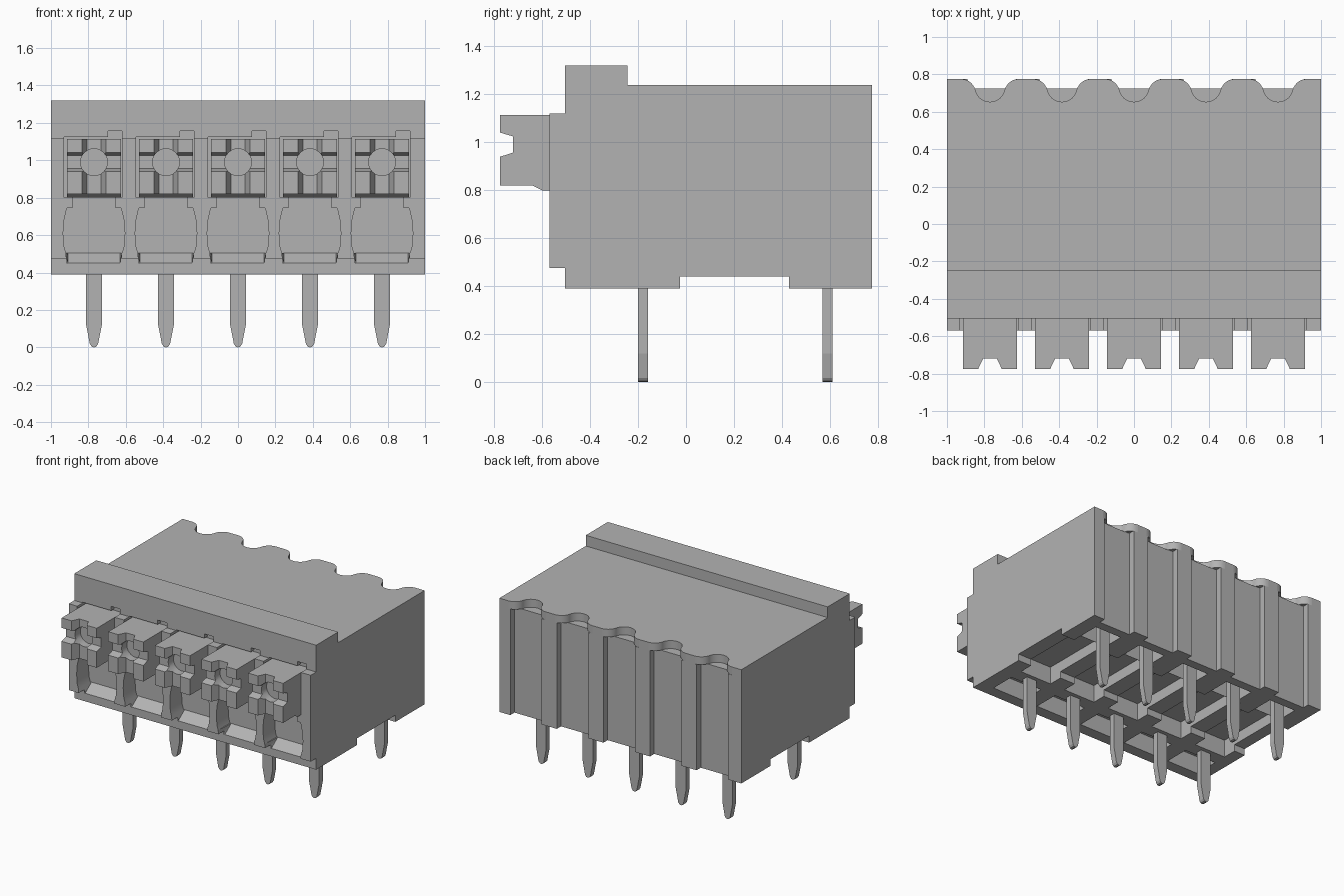
import bpy, bmesh, math

if "Cube" in bpy.data.objects:
    bpy.data.objects.remove(bpy.data.objects["Cube"], do_unlink=True)

PITCH = 0.385
CENTRES = [PITCH * i for i in range(-2, 3)]

grey = bpy.data.materials.new("plain grey")
grey.use_nodes = True
grey.diffuse_color = (0.45, 0.45, 0.45, 1)
grey.node_tree.nodes["Principled BSDF"].inputs["Base Color"].default_value = (0.45, 0.45, 0.45, 1)


def add_prism(bm, pts, axis, a, b):
    """Extrude a 2D outline along an axis from a to b; returns the two rings."""
    place = {"x": lambda p, t: (t, p[0], p[1]),
             "y": lambda p, t: (p[0], t, p[1]),
             "z": lambda p, t: (p[0], p[1], t)}[axis]
    r0 = [bm.verts.new(place(p, a)) for p in pts]
    r1 = [bm.verts.new(place(p, b)) for p in pts]
    n = len(pts)
    bm.faces.new(r0)
    bm.faces.new(r1[::-1])
    for i in range(n):
        bm.faces.new((r0[i], r1[i], r1[(i + 1) % n], r0[(i + 1) % n]))
    return r0, r1


def add_box(bm, x0, x1, y0, y1, z0, z1):
    add_prism(bm, [(x0, y0), (x1, y0), (x1, y1), (x0, y1)], "z", z0, z1)


def finish(name, bm):
    bmesh.ops.recalc_face_normals(bm, faces=bm.faces)
    me = bpy.data.meshes.new(name)
    bm.to_mesh(me)
    bm.free()
    me.materials.append(grey)
    ob = bpy.data.objects.new(name, me)
    bpy.context.collection.objects.link(ob)
    return ob


def carve(target, bm):
    """Subtract the cutter mesh from the target and discard the cutter."""
    cutter = finish("cutter", bm)
    cutter.hide_render = True
    mod = target.modifiers.new("cut", "BOOLEAN")
    mod.operation = "DIFFERENCE"
    mod.solver = "EXACT"
    mod.object = cutter
    bpy.context.view_layer.objects.active = target
    bpy.ops.object.modifier_apply(modifier=mod.name)
    bpy.data.objects.remove(cutter, do_unlink=True)


def arc(cx, cy, r, a0, a1, n=7):
    return [(cx + r * math.cos(math.radians(a0 + (a1 - a0) * i / n)),
             cy + r * math.sin(math.radians(a0 + (a1 - a0) * i / n))) for i in range(n + 1)]


# Housing: stepped side profile
side = [(-0.57, 0.475), (-0.505, 0.475), (-0.505, 0.39), (-0.025, 0.39), (-0.025, 0.44),
        (0.43, 0.44), (0.43, 0.39), (0.775, 0.39), (0.775, 1.24), (-0.245, 1.24),
        (-0.245, 1.32), (-0.505, 1.32), (-0.505, 1.12), (-0.57, 1.12)]
bm = bmesh.new()
add_prism(bm, side, "x", -1, 1)
housing = finish("housing", bm)

# Recessed rear panels, leaving ribs between them
bm = bmesh.new()
for c in CENTRES:
    add_box(bm, c - 0.12, c + 0.14, 0.725, 0.9, 0.3, 1.182)
carve(housing, bm)

# Scalloped rear top edge
bm = bmesh.new()
for c in CENTRES:
    right = arc(c, 0.733, 0.08, -90, -15) + arc(c + 0.155, 0.695, 0.08, 165, 91)
    left = [(2 * c - x, y) for x, y in right[:0:-1]]
    outline = left + right + [(c + 0.154, 0.9), (c - 0.154, 0.9)]
    add_prism(bm, outline, "z", 1.18, 1.4)
carve(housing, bm)

# Wire entry recesses with a sloping floor
half = [(0.115, 0.82), (0.115, 0.745), (0.145, 0.745), (0.16, 0.68), (0.165, 0.61),
        (0.16, 0.54), (0.15, 0.505), (0.14, 0.381)]
bm = bmesh.new()
for c in CENTRES:
    outline = [(c + x, z) for x, z in half] + [(c - x, z) for x, z in half[::-1]]
    front, back = add_prism(bm, outline, "y", -0.6, -0.43)
    for v in back:
        v.co.z = max(v.co.z, 0.505)
carve(housing, bm)

# Push button pockets and the small notch above each
bm = bmesh.new()
for c in CENTRES:
    pocket = [(c - 0.16, 0.8), (c + 0.15, 0.8), (c + 0.15, 1.157), (c + 0.075, 1.157),
              (c + 0.075, 1.125), (c - 0.16, 1.125)]
    add_prism(bm, pocket, "y", -0.6, -0.47)
carve(housing, bm)

# Underside cavities, split by a cross bar at the front pins
bm = bmesh.new()
for c in CENTRES:
    for x0, x1, y0, y1 in ((-0.14, 0.12, -0.42, -0.23), (-0.14, 0.12, -0.13, 0.5),
                           (-0.1, 0.12, 0.5, 0.66)):
        add_box(bm, c + x0, c + x1, y0, y1 - 0.002, 0.3, 0.52)
carve(housing, bm)

# Push buttons with crossed notches and a round driver hole
for i, c in enumerate(CENTRES):
    bm = bmesh.new()
    add_prism(bm, [(-0.775, 0.82), (-0.64, 0.82), (-0.6, 0.8), (-0.45, 0.8),
                   (-0.45, 1.115), (-0.775, 1.115)], "x", c - 0.145, c + 0.145)
    button = finish(f"push_button_{i + 1}", bm)
    bm = bmesh.new()
    add_prism(bm, [(c - 0.075, -0.8), (c + 0.075, -0.8), (c + 0.037, -0.72),
                   (c - 0.037, -0.72)], "z", 0.7, 1.2)
    carve(button, bm)
    bm = bmesh.new()
    add_prism(bm, [(-0.8, 0.932), (-0.8, 1.048), (-0.722, 1.025), (-0.722, 0.957)],
              "x", c - 0.3, c + 0.3)
    carve(button, bm)
    bm = bmesh.new()
    add_prism(bm, arc(c, 0.99, 0.072, 0, 345, 23), "y", -0.85, -0.66)
    carve(button, bm)

# Solder pins with tapered, rounded tips
pin_half = [(0.042, 0.6), (0.042, 0.12), (0.022, 0.018), (0.012, 0.004)]
for row, y in (("front", -0.18), ("rear", 0.59)):
    for i, c in enumerate(CENTRES):
        bm = bmesh.new()
        outline = ([(c + x, z) for x, z in pin_half] + [(c, 0)]
                   + [(c - x, z) for x, z in pin_half[::-1]])
        add_prism(bm, outline, "y", y - 0.021, y + 0.021)
        finish(f"{row}_pin_{i + 1}", bm)

# Smooth curved walls while keeping hard edges
bpy.ops.object.select_all(action="DESELECT")
housing.select_set(True)
bpy.context.view_layer.objects.active = housing
for ob in bpy.context.scene.objects:
    if ob.name.startswith("push_button"):
        ob.select_set(True)
bpy.ops.object.shade_smooth_by_angle(angle=math.radians(25))
